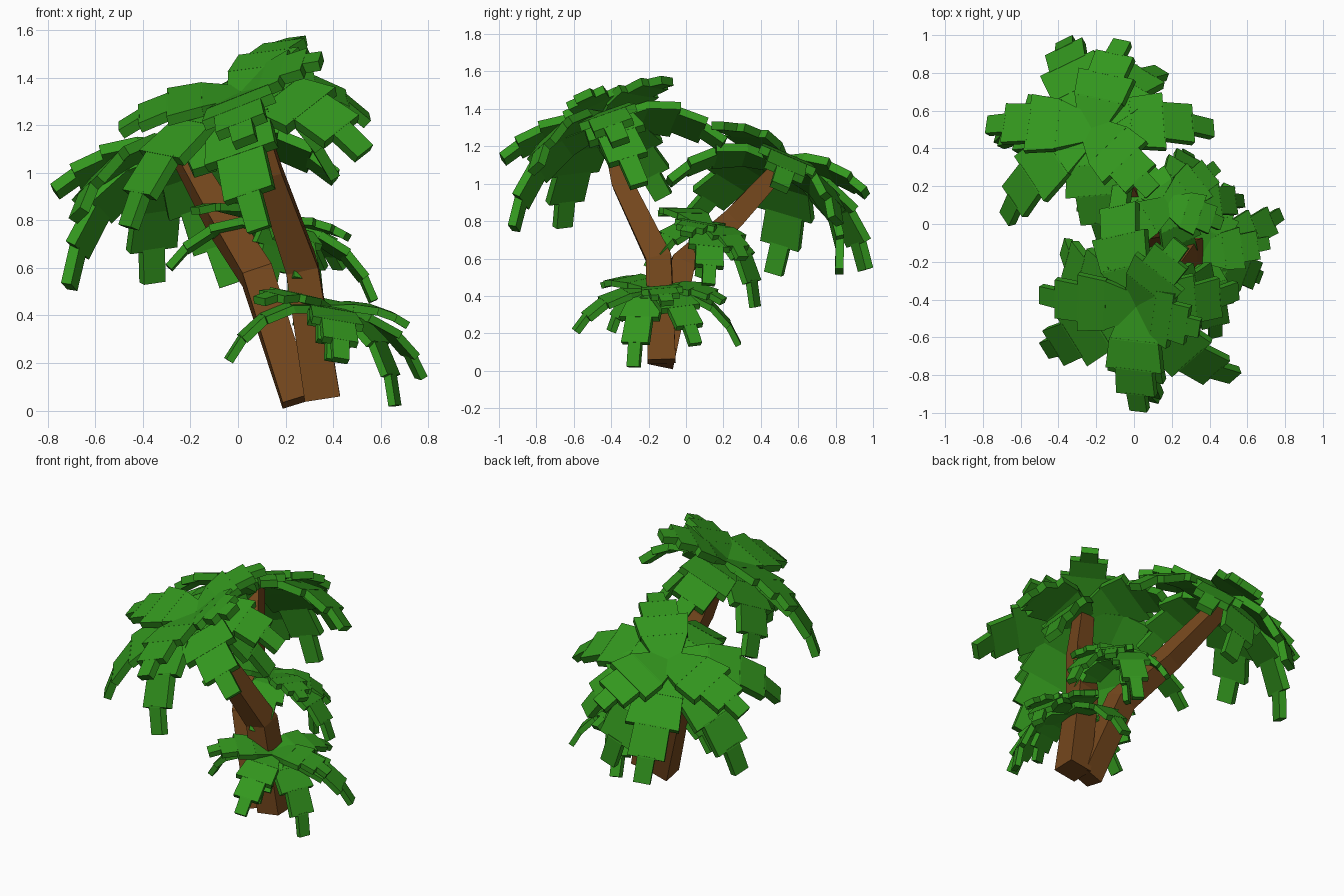
import bpy
import bmesh
from mathutils import Vector

if "Cube" in bpy.data.objects:
    bpy.data.objects.remove(bpy.data.objects["Cube"])


def material(name, color):
    m = bpy.data.materials.new(name)
    m.diffuse_color = (*color, 1)
    m.use_nodes = True
    m.node_tree.nodes["Principled BSDF"].inputs["Base Color"].default_value = m.diffuse_color
    return m


GREEN = material("leaf green", (0.033, 0.31, 0.013))
BROWN = material("bark brown", (0.175, 0.063, 0.012))


def make_object(name, verts, faces, mat):
    me = bpy.data.meshes.new(name)
    me.from_pydata(verts, [], faces)
    me.materials.append(mat)
    # consistent outward normals
    bm = bmesh.new()
    bm.from_mesh(me)
    bmesh.ops.recalc_face_normals(bm, faces=bm.faces)
    bm.to_mesh(me)
    bm.free()
    ob = bpy.data.objects.new(name, me)
    bpy.context.collection.objects.link(ob)


def tube_faces(o, rings):
    """Four-sided tube through consecutive rings of four vertices."""
    f = [(o + 3, o + 2, o + 1, o)]
    for r in range(rings - 1):
        a = o + 4 * r
        for i in range(4):
            j = (i + 1) % 4
            f.append((a + i, a + j, a + 4 + j, a + 4 + i))
    e = o + 4 * (rings - 1)
    f.append((e, e + 1, e + 2, e + 3))
    return f


def trunk(name, path):
    """Square trunk bent through (x, y, z, half width) points."""
    pts = [Vector(p[:3]) for p in path]
    verts = []
    for k, p in enumerate(pts):
        h = path[k][3]
        t = (pts[min(k + 1, len(pts) - 1)] - pts[max(k - 1, 0)]).normalized()
        u = (Vector((1, 0, 0)) - t * t.x).normalized()
        v = t.cross(u)
        verts += [p + u * (a * h) + v * (b * h)
                  for a, b in ((-1, -1), (1, -1), (1, 1), (-1, 1))]
    make_object(name, verts, tube_faces(0, len(pts)), BROWN)


# slab limits along a frond: start, end, half width at start and end
SLABS = ((0.0, 0.30, 0.07, 0.14), (0.28, 0.56, 0.14, 0.16),
         (0.54, 0.81, 0.105, 0.11), (0.79, 1.0, 0.052, 0.05))


def crown(name, centre, axis, tips, scale, thick):
    """Ring of fronds drooping about a leaning axis, four slabs each."""
    c = Vector(centre)
    axis = Vector(axis).normalized()
    verts, faces = [], []
    for tip in tips:
        tip = Vector(tip)
        d = tip - c
        drop = d.dot(axis)
        flat = d - axis * drop
        side = axis.cross(flat).normalized()
        steep = max(0, -drop) / d.length
        rise = (drop * 0.25 + d.length * 0.2) * (1 - steep)
        mid = c + flat * (0.55 + 0.32 * steep) + axis * rise

        def curve(t):
            return c * (1 - t) ** 2 + mid * (2 * t * (1 - t)) + tip * t * t

        for t0, t1, w0, w1 in SLABS:
            p, q = curve(t0), curve(t1)
            n = (q - p).normalized().cross(side) * (thick / 2)
            o = len(verts)
            for pt, w in ((p, w0), (q, w1)):
                s = side * (w * scale)
                verts += [pt - s - n, pt + s - n, pt + s + n, pt - s + n]
            faces += tube_faces(o, 2)
    make_object(name, verts, faces, GREEN)


# trunks
trunk("front_trunk", [(0.355, -0.13, 0.05, 0.075), (0.27, -0.145, 0.60, 0.068),
                      (0.13, -0.34, 1.0, 0.055), (0.04, -0.41, 1.31, 0.045)])
trunk("back_trunk", [(0.25, -0.13, 0.04, 0.065), (0.08, -0.02, 0.57, 0.065),
                     (-0.07, 0.24, 0.80, 0.058), (-0.23, 0.50, 1.08, 0.045)])

# large crowns
crown("front_crown", (0.02, -0.43, 1.32), (-0.38, -0.34, 0.86), [
    (-0.06, 0.20, 1.21), (0.25, -0.10, 1.55), (0.35, -0.55, 1.47),
    (0.53, -0.80, 1.08), (0.54, -0.35, 1.22), (0.03, -0.98, 1.13),
    (0.09, -0.92, 0.76), (-0.46, -0.66, 0.77), (-0.49, -0.37, 1.18),
    (-0.36, -0.12, 0.93), (0.40, -0.25, 0.99)], 1.0, 0.045)
crown("back_crown", (-0.22, 0.50, 1.10), (-0.30, 0.35, 0.88), [
    (-0.36, 0.96, 0.54), (-0.06, 0.96, 0.95), (0.14, 0.80, 0.80),
    (0.41, 0.50, 0.98), (-0.77, 0.52, 0.92), (-0.67, 0.03, 0.82),
    (-0.71, 0.47, 0.52), (-0.14, -0.09, 1.01), (0.10, 0.17, 1.31),
    (-0.03, 0.82, 0.53)], 1.0, 0.045)

# small crowns at the foot and between the trunks
crown("low_crown", (0.36, -0.16, 0.43), (0.18, -0.05, 0.98), [
    (0.43, -0.59, 0.21), (0.66, -0.28, 0.02), (0.77, 0.05, 0.14),
    (0.71, -0.10, 0.36), (-0.04, -0.20, 0.21), (0.09, -0.43, 0.46),
    (0.30, 0.28, 0.14), (0.50, 0.20, 0.37), (0.40, -0.40, 0.21)], 0.7, 0.033)
crown("middle_crown", (0.18, 0.10, 0.77), (0.18, 0.12, 0.97), [
    (-0.29, 0.10, 0.60), (-0.18, -0.12, 0.84), (0.46, 0.00, 0.73),
    (0.57, 0.12, 0.46), (0.26, -0.20, 0.55), (0.28, 0.37, 0.34),
    (0.43, 0.30, 0.60), (0.00, 0.30, 0.62), (0.12, 0.08, 0.50)], 0.7, 0.033)
